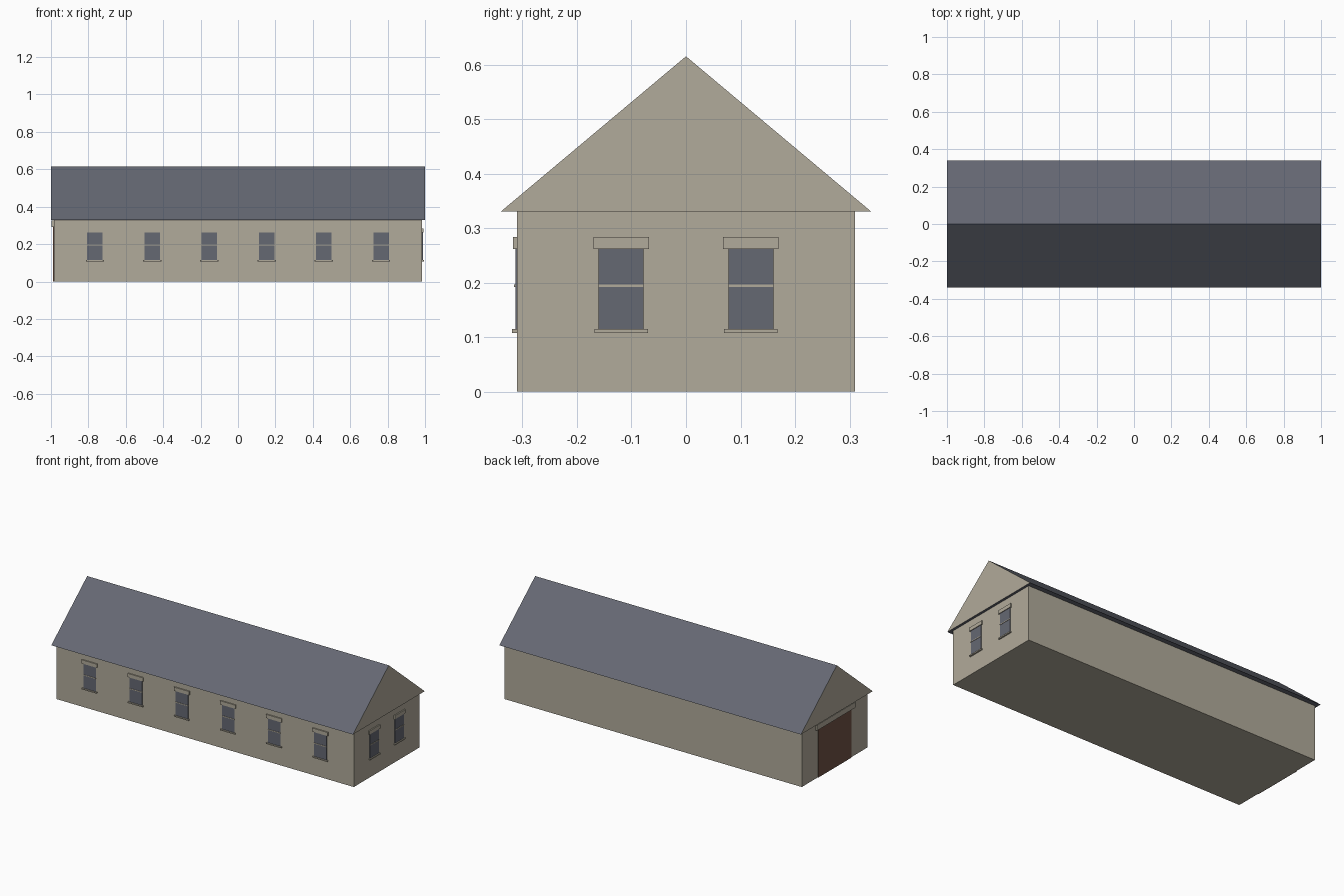
import bpy
import bmesh
from math import pi
from mathutils import Matrix, Vector

cube = bpy.data.objects.get("Cube")
if cube:
    bpy.data.objects.remove(cube, do_unlink=True)


def material(name, rgb):
    mat = bpy.data.materials.new(name)
    mat.use_nodes = True
    mat.diffuse_color = (*rgb, 1)
    mat.node_tree.nodes["Principled BSDF"].inputs["Base Color"].default_value = (*rgb, 1)
    return mat


STONE = material("beige stone", (0.44, 0.405, 0.325))
SLATE = material("blue grey slate", (0.13, 0.138, 0.17))
WOOD = material("brown wood", (0.16, 0.085, 0.06))

HALF_X, HALF_Y, EAVES, RIDGE = 0.985, 0.31, 0.33, 0.615


def finish(name, bm, mats):
    bmesh.ops.recalc_face_normals(bm, faces=bm.faces)
    mesh = bpy.data.meshes.new(name)
    bm.to_mesh(mesh)
    bm.free()
    for mat in mats:
        mesh.materials.append(mat)
    obj = bpy.data.objects.new(name, mesh)
    bpy.context.collection.objects.link(obj)
    return obj


def box(name, low, high, mat, place=Matrix()):
    """Box between two corners, moved by a placement matrix."""
    low, high = Vector(low), Vector(high)
    bm = bmesh.new()
    bmesh.ops.create_cube(bm, size=1)
    bmesh.ops.scale(bm, vec=high - low, verts=bm.verts)
    bmesh.ops.translate(bm, vec=(low + high) / 2, verts=bm.verts)
    bmesh.ops.transform(bm, matrix=place, verts=bm.verts)
    return finish(name, bm, [mat])


def window(name, place):
    """Window facing -y with its wall plane at y = 0."""
    parts = [  # half width, bottom, top, depth
        ("glass", 0.0415, 0.115, 0.262, 0.003, SLATE),
        ("bar", 0.0415, 0.192, 0.197, 0.005, STONE),
        ("lintel", 0.051, 0.262, 0.284, 0.007, STONE),
        ("sill", 0.049, 0.108, 0.115, 0.009, STONE),
    ]
    for part, w, z0, z1, depth, mat in parts:
        box(f"{name}_{part}", (-w, -depth, z0), (w, 0.002, z1), mat, place)


# Walls
box("walls", (-HALF_X, -HALF_Y, 0), (HALF_X, HALF_Y, EAVES), STONE)

# Roof prism: slate slopes and underside, stone gables
bm = bmesh.new()
profile = [(-0.34, EAVES), (0.34, EAVES), (0, RIDGE)]
gable = bm.faces.new([bm.verts.new((-1, y, z)) for y, z in profile])
side = bmesh.ops.extrude_face_region(bm, geom=[gable])
bmesh.ops.translate(bm, vec=(2, 0, 0),
                    verts=[v for v in side["geom"] if isinstance(v, bmesh.types.BMVert)])
bm.normal_update()
for face in bm.faces:
    face.material_index = 1 if abs(face.normal.x) > 0.9 else 0
finish("roof", bm, [SLATE, STONE])

# Six windows along the front
for i in range(6):
    window(f"front_window_{i + 1}", Matrix.Translation(((i - 2.5) * 0.306, -HALF_Y, 0)))

# Two windows on the left end wall
for i, y in enumerate((-0.119, 0.119)):
    window(f"end_window_{i + 1}",
           Matrix.Translation((HALF_X, y, 0)) @ Matrix.Rotation(pi / 2, 4, "Z"))

# Large door and lintel on the opposite end wall
box("door", (-HALF_X - 0.004, -0.157, 0), (-HALF_X + 0.002, 0.157, 0.292), WOOD)
box("door_lintel", (-HALF_X - 0.012, -0.182, 0.292), (-HALF_X + 0.002, 0.182, 0.325), STONE)
